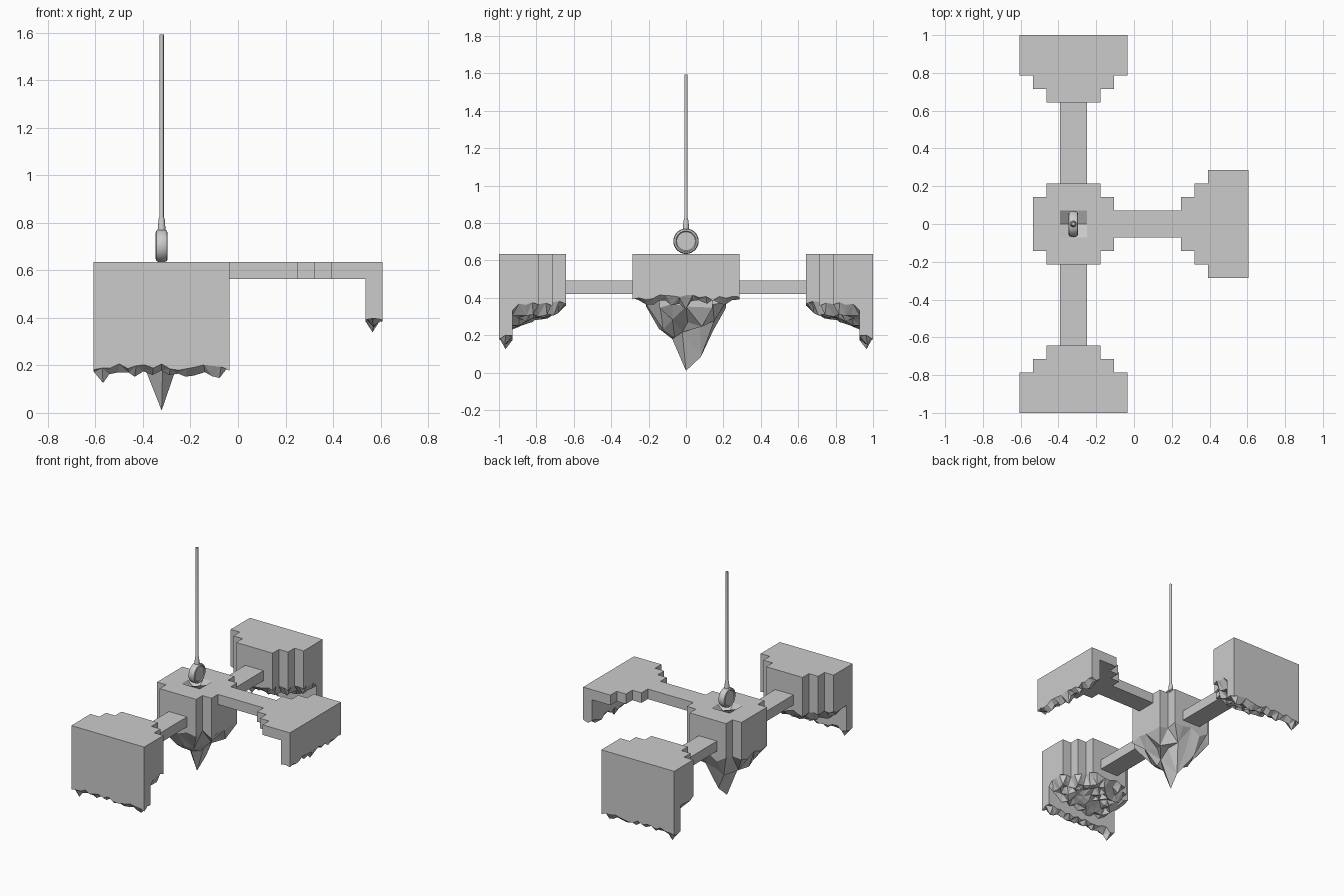
import bpy, bmesh, math, random
from mathutils import Matrix

if "Cube" in bpy.data.objects:
    bpy.data.objects.remove(bpy.data.objects["Cube"])

U = 1 / 14            # block module
CX = -4.5 * U         # hub axis in x
TOP = 0.635           # deck height
rng = random.Random(7)


def block(name, rects, step, top, bottom, jitter=0.0, pit=0.0, mirror=False):
    """Stepped prism on a grid of modules; rects are x0,x1,y0,y1 around the hub axis.
    bottom(x, y, on_edge) gives the underside height."""
    n = round(1 / step)
    cells = set()
    for x0, x1, y0, y1 in rects:
        for i in range(x0 * n, x1 * n):
            for j in range(y0 * n, y1 * n):
                cells.add((i, j))
    corners = sorted({(i + a, j + b) for i, j in cells for a in (0, 1) for b in (0, 1)})
    bm = bmesh.new()
    lo, hi = {}, {}
    for i, j in corners:
        edge = not all((i - a, j - b) in cells for a in (0, 1) for b in (0, 1))
        x, y = i * step, j * step
        dx, dy = (0, 0) if edge or (x, y) == (0, 0) else (
            rng.uniform(-jitter, jitter) * step, rng.uniform(-jitter, jitter) * step)
        lo[i, j] = bm.verts.new((CX + (x + dx) * U, (y + dy) * U, bottom(x, y, edge)))
        drop = pit if (x, y) == (0, 0) else 0
        hi[i, j] = bm.verts.new((CX + x * U, y * U, top - drop))
    for i, j in sorted(cells):
        ring = [(i, j), (i + 1, j), (i + 1, j + 1), (i, j + 1)]
        bm.faces.new([hi[c] for c in ring])
        b = [lo[c] for c in reversed(ring)]
        if jitter:
            k = (i + j) % 2
            b = b[k:] + b[:k]
            bm.faces.new((b[0], b[1], b[2]))
            bm.faces.new((b[0], b[2], b[3]))
        else:
            bm.faces.new(b)
        for k, nb in enumerate([(i, j - 1), (i + 1, j), (i, j + 1), (i - 1, j)]):
            if nb not in cells:
                p, q = ring[k], ring[(k + 1) % 4]
                bm.faces.new((lo[p], lo[q], hi[q], hi[p]))
    bmesh.ops.dissolve_limit(bm, angle_limit=0.002, verts=bm.verts[:], edges=bm.edges[:])
    return finish(name, bm, mirror)


def finish(name, bm, mirror=False):
    bmesh.ops.recalc_face_normals(bm, faces=bm.faces[:])
    me = bpy.data.meshes.new(name)
    bm.to_mesh(me)
    bm.free()
    ob = bpy.data.objects.new(name, me)
    bpy.context.collection.objects.link(ob)
    if mirror:
        m = ob.modifiers.new("Mirror", 'MIRROR')
        m.use_axis = (False, True, False)
    return ob


def lathe(name, profile, matrix, sides):
    """Revolve (radius, height) points around z, then place."""
    bm = bmesh.new()
    vs = [bm.verts.new((r, 0, z)) for r, z in profile]
    es = [bm.edges.new(p) for p in zip(vs, vs[1:])]
    bmesh.ops.spin(bm, geom=vs + es, axis=(0, 0, 1), cent=(0, 0, 0),
                   angle=2 * math.pi, steps=sides)
    bmesh.ops.remove_doubles(bm, verts=bm.verts[:], dist=1e-5)
    bm.transform(matrix)
    ob = finish(name, bm)
    bpy.context.view_layer.objects.active = ob
    ob.select_set(True)
    bpy.ops.object.shade_smooth_by_angle(angle=math.radians(35))
    ob.select_set(False)


# Undersides
def hub_rock(x, y, edge):
    r = math.hypot(x, y)
    if edge:
        return 0.37 + rng.uniform(-0.025, 0.025)
    if r == 0:
        return 0.01
    if (x, y) == (0, 1):
        return 0.085
    return 0.20 + 0.055 * (r - 1) + rng.uniform(-0.05, 0.05)


def platform_rock(x, y, edge):
    if edge and y < 13:
        return 0.37 + rng.uniform(-0.015, 0.012)
    t = (y - 9) / 4
    side = max(0, 1 - (abs(x) / 4) ** 3)
    return 0.35 - 0.10 * t * side + rng.uniform(-0.025, 0.02)


def wall_rock(base):
    def f(x, y, edge):
        if edge:
            return base + rng.uniform(-0.022, 0.012)
        deep = 0.06 if abs(x) == 3.5 or (x > 12 and y == 0) else 0.03
        return base - deep + rng.uniform(-0.015, 0.015)
    return f


# Central hub with hanging spikes and a sunken socket on top
block("hub", [(-3, 3, -2, 2), (-2, 2, -3, 3)], 1, TOP, hub_rock, jitter=0.3, pit=0.07)

# Front and back platforms, outer walls and low bridges
block("side_platform", [(-2, 2, 9, 10), (-3, 3, 10, 11), (-4, 4, 11, 13)], 0.5,
      TOP, platform_rock, jitter=0.25, mirror=True)
block("side_wall", [(-4, 4, 13, 14)], 0.5, TOP, wall_rock(0.195), jitter=0.2, mirror=True)
block("side_bridge", [(-1, 1, 3, 9)], 1, TOP - 2 * U, lambda x, y, e: TOP - 3 * U, mirror=True)

# Thin right deck with its bridge, and the end wall
block("right_deck", [(3, 8, -1, 1), (8, 9, -2, 2), (9, 10, -3, 3), (10, 12, -4, 4)], 1,
      TOP, lambda x, y, e: TOP - U)
block("right_wall", [(12, 13, -4, 4)], 0.5, TOP, wall_rock(0.405), jitter=0.2)

# Round wheel lying on its side, with a recessed face
lathe("wheel", [(0, -0.02), (0.05, -0.02), (0.055, -0.025), (0.064, -0.022), (0.068, -0.012),
                (0.068, 0.012), (0.064, 0.022), (0.055, 0.025), (0.05, 0.02), (0, 0.02)],
      Matrix.Translation((CX, 0, 0.703)) @ Matrix.Rotation(math.pi / 2, 4, 'Y'), 32)

# Tall hanging rod with a flared foot
lathe("rod", [(0, 0.76), (0.017, 0.765), (0.013, 0.815), (0.009, 0.825), (0.009, 1.593), (0, 1.593)],
      Matrix.Translation((CX, 0, 0)), 12)
